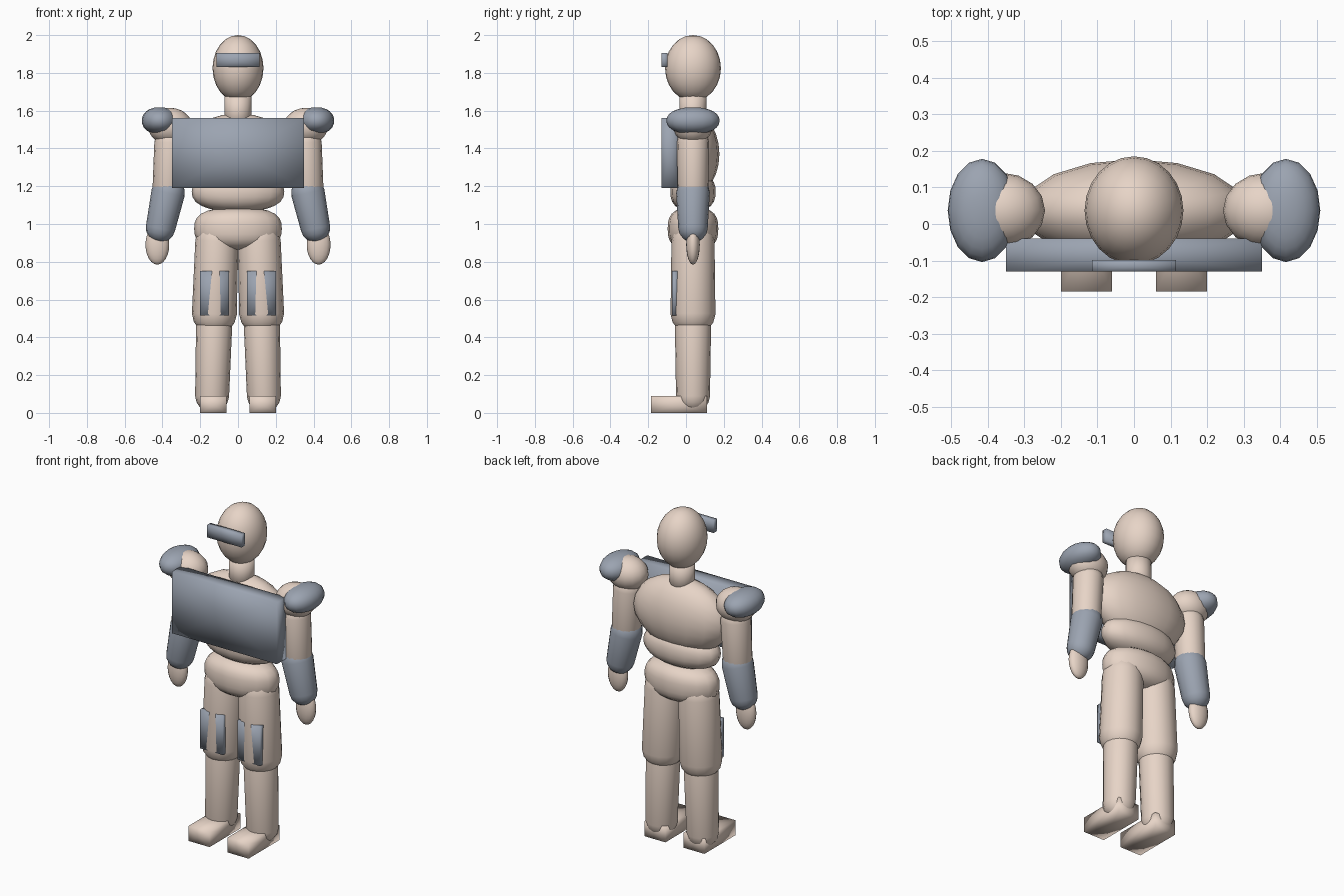
import bpy, bmesh
from math import sin, cos, pi
from mathutils import Vector

if "Cube" in bpy.data.objects:
    bpy.data.objects.remove(bpy.data.objects["Cube"])

CY = 0.037  # body axis depth


def material(name, rgb):
    m = bpy.data.materials.new(name)
    m.diffuse_color = (*rgb, 1)
    m.use_nodes = True
    m.node_tree.nodes["Principled BSDF"].inputs["Base Color"].default_value = m.diffuse_color
    return m


SKIN = material("skin", (0.80, 0.66, 0.57))
ARMOR = material("armor", (0.33, 0.37, 0.44))


def finish(name, bm, mat):
    bmesh.ops.recalc_face_normals(bm, faces=bm.faces)
    me = bpy.data.meshes.new(name)
    bm.to_mesh(me)
    bm.free()
    me.materials.append(mat)
    me.shade_smooth()
    ob = bpy.data.objects.new(name, me)
    bpy.context.collection.objects.link(ob)
    return ob


def ellipsoid(name, center, radii, mat, p=2, segs=16):
    """Ellipsoid; p above 2 gives a fuller, flatter-topped side profile."""
    bm = bmesh.new()
    bmesh.ops.create_uvsphere(bm, u_segments=segs, v_segments=12, radius=1)
    for v in bm.verts:
        flat = (v.co.x ** 2 + v.co.y ** 2) ** 0.5
        k = max(0, 1 - abs(v.co.z) ** p) ** (1 / p) / flat if flat > 1e-4 else 1
        v.co = Vector((v.co.x * k * radii[0], v.co.y * k * radii[1],
                       v.co.z * radii[2])) + Vector(center)
    return finish(name, bm, mat)


def capsule(name, a, b, ra, rb, mat, segs=16, steps=5):
    """Round-ended tapered limb from a down to b."""
    a, b = Vector(a), Vector(b)
    axis = (a - b).normalized()
    v_dir = axis.cross(Vector((1, 0, 0))).normalized()
    u_dir = v_dir.cross(axis)
    bm = bmesh.new()
    rings = []
    for c, r, sgn in ((a, ra, 1), (b, rb, -1)):
        for i in range(steps):
            t = pi / 2 * ((i + 0.15) / (steps - 0.85) if sgn > 0 else (steps - 1 - i + 0.15) / (steps - 0.85))
            t = pi / 2 - t if sgn > 0 else t
            t = min(max(t, 0), pi / 2 * 0.97)
            rings.append([bm.verts.new(c + axis * sgn * r * sin(t) + r * cos(t) *
                          (u_dir * cos(2 * pi * k / segs) + v_dir * sin(2 * pi * k / segs)))
                          for k in range(segs)])
        if sgn > 0:
            continue
        rings[steps:] = rings[steps:][::-1]
    rings[steps:] = rings[steps:][::-1]
    # order the lower rings from equator to pole
    rings[steps:] = sorted(rings[steps:], key=lambda r: -sum((v.co - b).dot(axis) for v in r))
    for r0, r1 in zip(rings, rings[1:]):
        for k in range(segs):
            n = (k + 1) % segs
            bm.faces.new((r0[k], r0[n], r1[n], r1[k]))
    bm.faces.new(rings[0])
    bm.faces.new(rings[-1])
    return finish(name, bm, mat)


def box(name, lo, hi, mat):
    bm = bmesh.new()
    bmesh.ops.create_cube(bm, size=1)
    lo, hi = Vector(lo), Vector(hi)
    for v in bm.verts:
        v.co = Vector([lo[i] + (v.co[i] + 0.5) * (hi[i] - lo[i]) for i in range(3)])
    bmesh.ops.poke(bm, faces=bm.faces[:])
    return finish(name, bm, mat)


# Head, neck and visor
ellipsoid("head", (0, CY, 1.825), (0.135, 0.148, 0.175), SKIN, segs=24)
bm = bmesh.new()
bmesh.ops.create_cone(bm, cap_ends=True, segments=16, radius1=0.071, radius2=0.071, depth=0.2)
bmesh.ops.translate(bm, verts=bm.verts, vec=(0, CY, 1.6))
finish("neck", bm, SKIN)
box("visor", (-0.115, -0.13, 1.83), (0.115, -0.098, 1.905), ARMOR)

# Torso
ellipsoid("chest", (0, CY, 1.37), (0.31, 0.14, 0.215), SKIN)
ellipsoid("waist", (0, CY, 1.17), (0.245, 0.12, 0.105), SKIN, p=2.4)
ellipsoid("hips", (0, CY, 0.975), (0.232, 0.134, 0.112), SKIN, p=2.8)
box("chest_plate", (-0.35, -0.13, 1.19), (0.35, -0.04, 1.56), ARMOR)

# Paired limbs and armor
for side, s in (("left", 1), ("right", -1)):
    ellipsoid(side + "_shoulder", (s * 0.36, CY, 1.518), (0.117, 0.103, 0.097), SKIN)
    ellipsoid(side + "_shoulder_guard", (s * 0.415, CY, 1.547), (0.094, 0.141, 0.071), ARMOR, p=2.2)
    capsule(side + "_upper_arm", (s * 0.358, CY, 1.43), (s * 0.37, CY, 1.2), 0.085, 0.082, SKIN)
    capsule(side + "_forearm_guard", (s * 0.37, CY, 1.165), (s * 0.41, CY, 0.98), 0.089, 0.078, ARMOR)
    ellipsoid(side + "_hand", (s * 0.427, CY, 0.89), (0.063, 0.036, 0.105), SKIN)
    capsule(side + "_thigh", (s * 0.112, CY, 0.91), (s * 0.125, CY, 0.53), 0.114, 0.119, SKIN)
    capsule(side + "_shin", (s * 0.126, CY, 0.48), (s * 0.137, CY, 0.092), 0.096, 0.09, SKIN)
    xs = sorted((s * 0.048, s * 0.2))
    box(side + "_thigh_plate", (xs[0], -0.075, 0.515), (xs[1], -0.045, 0.75), ARMOR)
    xs = sorted((s * 0.06, s * 0.2))
    box(side + "_foot", (xs[0], -0.185, 0), (xs[1], 0.11, 0.09), SKIN)
